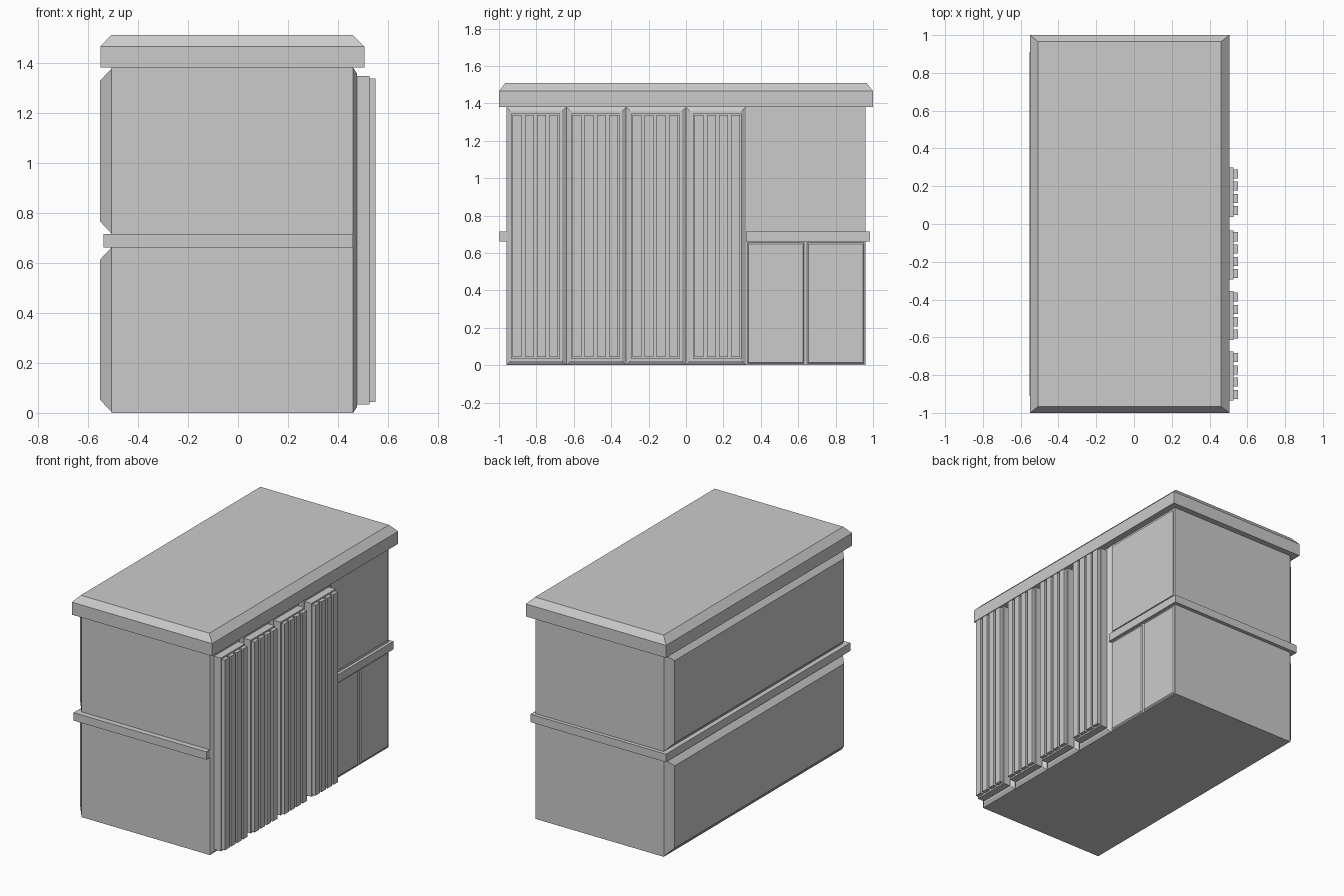
import bpy

if "Cube" in bpy.data.objects:
    bpy.data.objects.remove(bpy.data.objects["Cube"])


def mesh(name, verts, faces):
    me = bpy.data.meshes.new(name)
    me.from_pydata(verts, [], faces)
    ob = bpy.data.objects.new(name, me)
    bpy.context.collection.objects.link(ob)
    return ob


FACES = [(3, 2, 1, 0), (4, 5, 6, 7), (0, 1, 5, 4), (1, 2, 6, 5), (2, 3, 7, 6), (3, 0, 4, 7)]


def box(name, x0, x1, y0, y1, z0, z1):
    ring = [(x0, y0), (x1, y0), (x1, y1), (x0, y1)]
    return mesh(name, [(x, y, z) for z in (z0, z1) for x, y in ring], FACES)


def side_panel(name, x_wall, x_out, y0, y1, z0, z1, inset):
    """Wall panel with sloping borders, facing +x or -x."""
    verts = []
    for x, i in ((x_wall, 0), (x_out, inset)):
        verts += [(x, y0 + i, z0 + i), (x, y1 - i, z0 + i),
                  (x, y1 - i, z1 - i), (x, y0 + i, z1 - i)]
    faces = FACES if x_out > x_wall else [f[::-1] for f in FACES]
    return mesh(name, verts, faces)


# Main body
box("body", -0.505, 0.46, -0.96, 0.96, 0, 1.38)

# Roof slab with chamfered top edge
rings = [(-0.55, 0.505, 1.0, 1.38), (-0.55, 0.505, 1.0, 1.465), (-0.507, 0.46, 0.965, 1.51)]
verts = [v for a, b, y, z in rings
         for v in ((a, -y, z), (b, -y, z), (b, y, z), (a, y, z))]
faces = [(3, 2, 1, 0), (8, 9, 10, 11)]
for k in (0, 4):
    faces += [(k + i, k + (i + 1) % 4, k + 4 + (i + 1) % 4, k + 4 + i) for i in range(4)]
mesh("roof", verts, faces)

# Raised chamfered panels on the left wall
side_panel("left_panel_lower", -0.505, -0.552, -0.96, 0.96, 0.003, 0.662, 0.05)
side_panel("left_panel_upper", -0.505, -0.552, -0.96, 0.96, 0.716, 1.377, 0.05)

# Mid-height rails
box("front_rail", -0.535, 0.46, -0.998, -0.96, 0.662, 0.716)
box("left_rail", -0.538, -0.505, -0.998, 0.985, 0.662, 0.716)
box("back_rail", -0.505, 0.48, 0.96, 0.985, 0.662, 0.716)
box("right_rail", 0.46, 0.48, 0.32, 0.96, 0.662, 0.716)

# Slatted bays on the right wall
for b in range(4):
    y = -0.96 + 0.32 * b
    c = y + 0.16 + (-0.005, -0.005, -0.005, 0.008)[b]
    side_panel(f"bay_border_{b}", 0.46, 0.475, y, y + 0.32, 0.0, 1.38, 0.022)
    box(f"bay_backing_{b}", 0.47, 0.526, c - 0.13, c + 0.13, 0.033, 1.347)
    for s in range(4):
        m = c + (s - 1.5) * 0.065
        box(f"slat_{b}_{s}", 0.526, 0.55, m - 0.024, m + 0.024, 0.043, 1.337)

# Plain thin panels at the rear of the right wall
box("right_panel_upper", 0.46, 0.466, 0.335, 0.945, 0.735, 1.365)
for i in range(2):
    y = 0.32 + 0.32 * i
    side_panel(f"right_panel_lower_{i}", 0.46, 0.466, y + 0.008, y + 0.312, 0.008, 0.655, 0.007)
